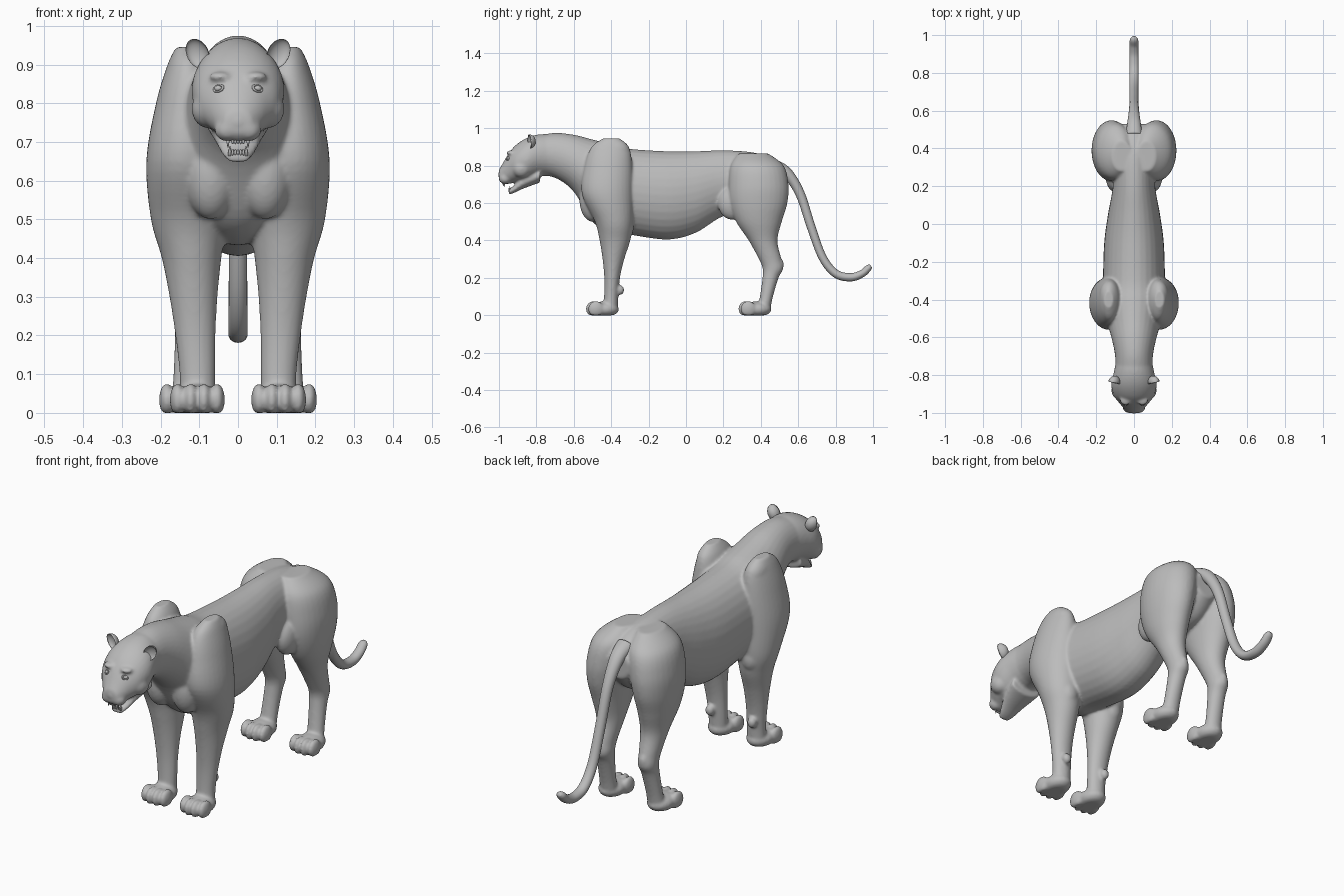
import bpy, bmesh, math
from mathutils import Vector, Matrix

cube = bpy.data.objects.get("Cube")
if cube:
    bpy.data.objects.remove(cube)

coat = bpy.data.materials.new("plain grey")
coat.use_nodes = True
GREY = (0.5, 0.5, 0.5, 1)
coat.diffuse_color = GREY
coat.node_tree.nodes["Principled BSDF"].inputs["Base Color"].default_value = GREY

X, Y, Z = Vector((1, 0, 0)), Vector((0, 1, 0)), Vector((0, 0, 1))
SIDES = (-1, 1)


def spline(rows, steps=6):
    """Smooth interpolation through rows of numbers."""
    rows = [Vector(r) for r in rows]
    out = []
    for i in range(len(rows) - 1):
        a, b = rows[max(i - 1, 0)], rows[i]
        c, d = rows[i + 1], rows[min(i + 2, len(rows) - 1)]
        for k in range(steps):
            t = k / steps
            out.append(b + (c - a) * t / 2 + (a * 2 - b * 5 + c * 4 - d) * t * t / 2
                       + (b * 3 - a - c * 3 + d) * t ** 3 / 2)
    return out + [rows[-1]]


def loft(bm, rows, axis=None, n=32):
    """Skin elliptical rings (x, y, z, half width, half depth)."""
    pts = spline(rows)
    rings = []
    for i, p in enumerate(pts):
        centre = Vector(p[:3])
        v = axis
        if v is None:
            ahead, back = pts[min(i + 1, len(pts) - 1)], pts[max(i - 1, 0)]
            v = X.cross(Vector(ahead[:3]) - Vector(back[:3])).normalized()
        rings.append([bm.verts.new(centre + X * p[3] * math.cos(a) + v * p[4] * math.sin(a))
                      for a in (math.tau * j / n for j in range(n))])
    for r, s in zip(rings, rings[1:]):
        for j in range(n):
            k = (j + 1) % n
            bm.faces.new((r[j], r[k], s[k], s[j]))
    bm.faces.new(rings[0])
    bm.faces.new(rings[-1])


def blob(bm, centre, size, turn=Matrix()):
    """Ellipsoid that stays above the ground."""
    m = Matrix.Translation(centre) @ turn @ Matrix.Diagonal((*size, 1))
    made = bmesh.ops.create_uvsphere(bm, u_segments=24, v_segments=16, radius=1, matrix=m)
    for v in made["verts"]:
        v.co.z = max(v.co.z, 0)
    return made["verts"]


def finish(bm, name, voxel=0, smooth=0):
    bmesh.ops.recalc_face_normals(bm, faces=bm.faces)
    for f in bm.faces:
        f.smooth = True
    mesh = bpy.data.meshes.new(name)
    bm.to_mesh(mesh)
    bm.free()
    mesh.materials.append(coat)
    ob = bpy.data.objects.new(name, mesh)
    bpy.context.collection.objects.link(ob)
    if voxel:
        fuse = ob.modifiers.new("fuse", "REMESH")
        fuse.mode = "VOXEL"
        fuse.voxel_size = voxel
        fuse.use_smooth_shade = True
        soft = ob.modifiers.new("soften", "SMOOTH")
        soft.factor = 0.5
        soft.iterations = smooth
    return ob


body = bmesh.new()

# Torso and neck: y, top, bottom, half width
trunk = [(-.8, .96, .75, .1), (-.7, .975, .735, .1), (-.6, .965, .66, .12),
         (-.5, .94, .5, .15), (-.4, .915, .44, .17), (-.3, .89, .43, .165),
         (-.1, .877, .405, .158), (.05, .877, .44, .138), (.2, .882, .53, .112),
         (.35, .872, .55, .11), (.45, .842, .58, .1), (.53, .78, .66, .06)]
loft(body, [(0, y, (t + b) / 2, w, (t - b) / 2) for y, t, b, w in trunk], Z)

# Head and lower jaw
loft(body, [(0, -.7, .855, .09, .11), (0, -.78, .855, .106, .113), (0, -.85, .832, .12, .117),
            (0, -.91, .81, .106, .1), (0, -.95, .782, .076, .08), (0, -.98, .757, .052, .055),
            (0, -1, .75, .034, .028)], Z)
loft(body, [(0, -.78, .75, .085, .04), (0, -.87, .712, .062, .035),
            (0, -.92, .674, .043, .02), (0, -.948, .66, .03, .015)], Z)
blob(body, (0, -.983, .752), (.024, .022, .02))

# Legs: x, y, z, half width, half depth
fore = [(.135, -.4, .945, .025, .045), (.13, -.405, .9, .052, .1), (.13, -.415, .8, .082, .128),
        (.135, -.42, .65, .102, .137), (.128, -.385, .5, .097, .102), (.12, -.38, .4, .077, .082),
        (.115, -.388, .3, .062, .058), (.11, -.395, .2, .052, .042), (.105, -.4, .1, .046, .038),
        (.105, -.405, .03, .046, .04)]
hind = [(.065, .36, .865, .05, .08), (.095, .38, .8, .1, .142), (.115, .388, .7, .107, .16),
        (.125, .388, .6, .097, .154), (.125, .39, .5, .082, .122), (.12, .412, .4, .062, .077),
        (.12, .45, .3, .047, .06), (.12, .465, .25, .044, .055), (.122, .452, .2, .041, .043),
        (.127, .43, .1, .04, .035), (.13, .415, .03, .042, .036)]
for s in SIDES:
    for rows, px, py in ((fore, .105, -.45), (hind, .133, .365)):
        loft(body, [(s * r[0], *r[1:]) for r in rows], Y)
        # Paw with four toes
        blob(body, (s * px, py + .01, .032), (.062, .082, .042))
        for k in (-1.5, -.5, .5, 1.5):
            blob(body, (s * px + k * .034, py - .05 + abs(k) * .012, .034), (.02, .042, .043))
    # Shoulder blade, wrist, elbow and heel bumps
    blob(body, (s * .135, -.385, .87), (.05, .085, .075))
    blob(body, (s * .115, -.352, .135), (.022, .022, .026))
    blob(body, (s * .13, -.315, .47), (.045, .035, .06))
    blob(body, (s * .12, .495, .27), (.025, .028, .04))
    # Breast muscle and flank fold
    blob(body, (s * .07, -.5, .62), (.07, .07, .12))
    blob(body, (s * .1, .25, .6), (.05, .08, .09))
    # Cheek, brow and muzzle pad
    blob(body, (s * .075, -.88, .785), (.045, .05, .05))
    blob(body, (s * .045, -.93, .868), (.03, .03, .014))
    blob(body, (s * .027, -.967, .732), (.034, .034, .031))
finish(body, "body", .007, 6)

# Tail
tail = bmesh.new()
loft(tail, [(0, .47, .8, .045, .035), (0, .54, .76, .035, .03), (0, .61, .65, .026, .025),
            (0, .67, .47, .024, .023), (0, .73, .31, .024, .022), (0, .8, .223, .025, .022),
            (0, .88, .203, .025, .022), (0, .94, .222, .024, .02), (0, .975, .252, .022, .018),
            (0, .99, .262, .012, .01)], n=20)
finish(tail, "tail")

for s, side in zip(SIDES, ("right", "left")):
    # Cupped ear, hollow towards the front
    ear = bmesh.new()
    for v in blob(ear, (0, 0, 2), (1, 1, 1)):
        v.co.z -= 2
        if v.co.y < 0:
            v.co.y *= -.55
    tilt = Matrix.Rotation(s * .45, 4, "Y") @ Matrix.Rotation(s * .3, 4, "Z")
    place = Matrix.Translation((s * .105, -.838, .928)) @ tilt
    ear.transform(place @ Matrix.Diagonal((.029, .035, .04, 1)))
    finish(ear, side + "_ear")

    # Eye and its lids
    eye = bmesh.new()
    blob(eye, (s * .05, -.949, .838), (.011, .009, .008))
    finish(eye, side + "_eye")
    bpy.ops.mesh.primitive_torus_add(major_radius=.013, minor_radius=.0035, major_segments=24,
                                     minor_segments=8, location=(s * .05, -.953, .838),
                                     rotation=(math.pi / 2 - .5, s * .25, s * .5))
    lids = bpy.context.object
    lids.name = side + "_eyelids"
    lids.scale.y = .7
    lids.data.materials.append(coat)
    bpy.ops.object.shade_smooth()

# Teeth: canines and a row of small incisors in each jaw
teeth = bmesh.new()
for gum, y, half, way in ((.707, -.972, .026, -1), (.668, -.942, .021, 1)):
    for s in SIDES:
        spot = Matrix.Translation((s * half, y, gum + way * .009))
        flip = Matrix.Rotation(math.pi if way < 0 else 0, 4, "X")
        bmesh.ops.create_cone(teeth, cap_ends=True, segments=12, radius1=.006, radius2=.001,
                              depth=.026, matrix=spot @ flip)
    for k in range(-2, 3):
        blob(teeth, (k * .007, y - .004, gum + way * .005), (.0035, .004, .008))
finish(teeth, "teeth")
